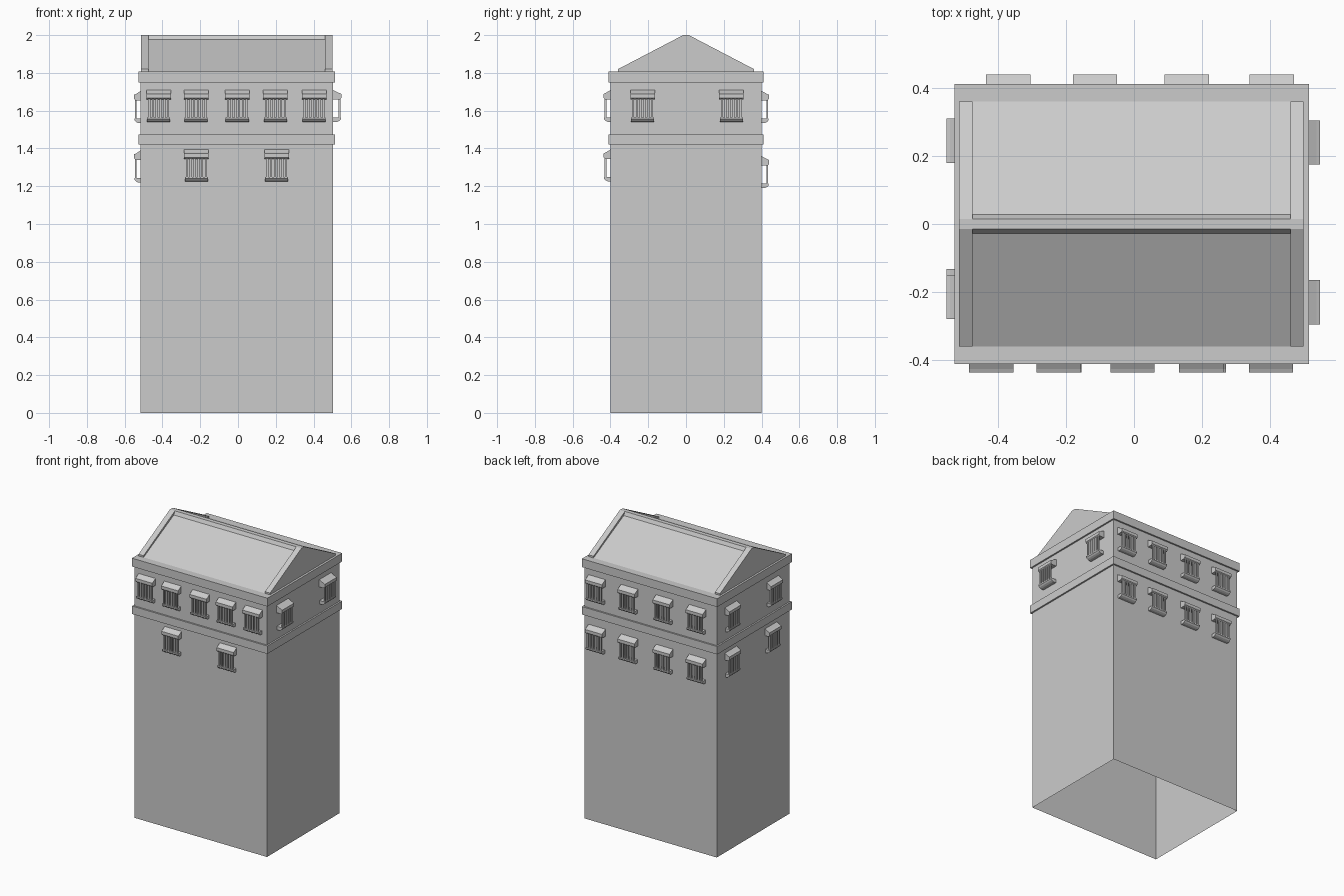
import bpy, bmesh
from mathutils import Matrix, Vector

if "Cube" in bpy.data.objects:
    bpy.data.objects.remove(bpy.data.objects["Cube"])

X0, X1, Y0, Y1 = -0.517, 0.503, -0.40, 0.40


def finish(bm, name):
    bmesh.ops.recalc_face_normals(bm, faces=bm.faces)
    me = bpy.data.meshes.new(name)
    bm.to_mesh(me)
    bm.free()
    ob = bpy.data.objects.new(name, me)
    bpy.context.collection.objects.link(ob)
    return ob


def add_box(bm, lo, hi):
    lo, hi = Vector(lo), Vector(hi)
    m = Matrix.Translation((lo + hi) / 2) @ Matrix.Diagonal((*(hi - lo), 1))
    bmesh.ops.create_cube(bm, size=1, matrix=m)


def add_prism(bm, profile, x0, x1):
    """Extrude a (y, z) profile along x."""
    a = [bm.verts.new((x0, y, z)) for y, z in profile]
    b = [bm.verts.new((x1, y, z)) for y, z in profile]
    bm.faces.new(a)
    bm.faces.new(b[::-1])
    for i in range(len(a)):
        j = (i + 1) % len(a)
        bm.faces.new((a[i], a[j], b[j], b[i]))


# tower body, open underneath
bm = bmesh.new()
add_box(bm, (X0, Y0, 0), (X1, Y1, 1.80))
bm.faces.ensure_lookup_table()
bottom = [f for f in bm.faces if f.calc_center_median().z < 0.01]
bmesh.ops.delete(bm, geom=bottom, context='FACES')
finish(bm, "tower_body")


# trim bands: four-sided rings round the walls
def band(name, z0, z1, out=0.011, inn=0.0):
    bm = bmesh.new()
    rings = []
    for off, z in ((out, z0), (out, z1), (-inn, z1), (-inn, z0)):
        rings.append([bm.verts.new((x, y, z)) for x, y in (
            (X0 - off, Y0 - off), (X1 + off, Y0 - off),
            (X1 + off, Y1 + off), (X0 - off, Y1 + off))])
    for k in range(4):
        a, b = rings[k], rings[(k + 1) % 4]
        for i in range(4):
            j = (i + 1) % 4
            bm.faces.new((a[i], a[j], b[j], b[i]))
    finish(bm, name)


band("middle_band", 1.42, 1.475)
band("cornice_band", 1.75, 1.808, inn=0.06)

# gable roof, raised end copings and ridge cap
bm = bmesh.new()
add_prism(bm, [(-0.36, 1.80), (-0.36, 1.808), (0, 1.99), (0.36, 1.808), (0.36, 1.80)], -0.50, 0.49)
finish(bm, "roof")
coping = [(-0.36, 1.80), (-0.36, 1.82), (-0.015, 2.0),
          (0.015, 2.0), (0.36, 1.82), (0.36, 1.80)]
for name, a, b in (("left_coping", -0.514, -0.475), ("right_coping", 0.46, 0.499)):
    bm = bmesh.new()
    add_prism(bm, coping, a, b)
    finish(bm, name)
bm = bmesh.new()
add_prism(bm, [(-0.028, 1.975), (-0.015, 2.0), (0.015, 2.0), (0.028, 1.975)], -0.475, 0.46)
finish(bm, "ridge_cap")


# barred window box: x across, -y outward from wall, z from its underside
def window_mesh(depth):
    bm = bmesh.new()
    d = -depth
    # sloped hood
    add_prism(bm, [(0.01, 0.175), (d + 0.01, 0.153), (d, 0.149), (d, 0.128),
                   (d + 0.008, 0.120), (0.01, 0.120)], -0.065, 0.065)
    # rounded sill
    add_prism(bm, [(0.01, 0.024), (d + 0.002, 0.024), (d + 0.002, 0.015),
                   (d + 0.010, 0.006), (d + 0.022, 0), (0.01, 0)], -0.061, 0.061)
    # bars
    for i in range(6):
        x = -0.05 + i * 0.02
        add_box(bm, (x - 0.0055, d + 0.005, 0.02), (x + 0.0055, d + 0.014, 0.125))
    bmesh.ops.recalc_face_normals(bm, faces=bm.faces)
    me = bpy.data.meshes.new("barred_window")
    bm.to_mesh(me)
    bm.free()
    return me


R = Matrix.Rotation
Q = 1.5707963
# side: (rotation, wall position, axis, depth, rows of (z, centres))
sides = {
    "front": (0, Y0, 'y', 0.036, [(1.54, (-0.42, -0.222, -0.004, 0.198, 0.403)),
                                  (1.225, (-0.22, 0.205))]),
    "back": (2 * Q, Y1, 'y', 0.040, [(1.535, (-0.37, -0.115, 0.155, 0.405)),
                                     (1.19, (-0.37, -0.115, 0.155, 0.405))]),
    "right": (Q, X1, 'x', 0.044, [(1.54, (-0.23, 0.24))]),
    "left": (-Q, X0, 'x', 0.034, [(1.535, (-0.215, 0.245)), (1.22, (-0.198, 0.245))]),
}
for side, (ang, wall, axis, depth, rows) in sides.items():
    me = window_mesh(depth)
    for z, centres in rows:
        for c in centres:
            ob = bpy.data.objects.new(side + "_window", me)
            pos = (c, wall, z) if axis == 'y' else (wall, c, z)
            ob.matrix_world = Matrix.Translation(pos) @ R(ang, 4, 'Z')
            bpy.context.collection.objects.link(ob)
